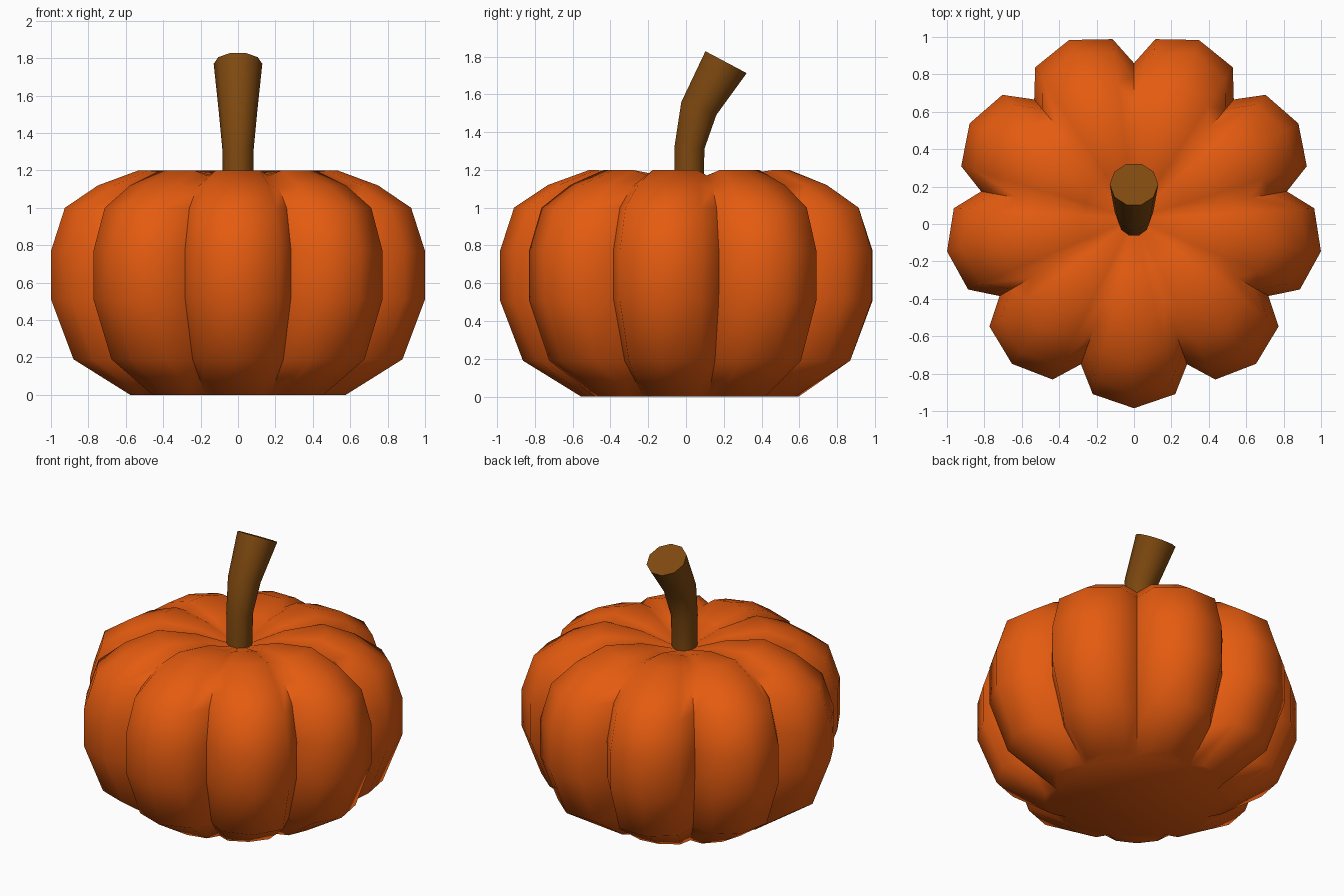
import bpy
import bmesh
from math import sin, cos, pi, radians
from mathutils import Matrix, Vector

cube = bpy.data.objects.get("Cube")
if cube:
    bpy.data.objects.remove(cube)

LOBES = 9
CENTRE_Y = 0.03


def make_material(name, rgb):
    mat = bpy.data.materials.new(name)
    mat.use_nodes = True
    mat.diffuse_color = (*rgb, 1)
    mat.node_tree.nodes["Principled BSDF"].inputs["Base Color"].default_value = (*rgb, 1)
    return mat


def bridge(bm, lower, upper):
    """Join two closed rings of vertices with quads."""
    n = len(lower)
    for i in range(n):
        j = (i + 1) % n
        bm.faces.new((lower[i], lower[j], upper[j], upper[i]))


def finish(bm, name, mat, smooth_angle):
    bmesh.ops.recalc_face_normals(bm, faces=bm.faces)
    mesh = bpy.data.meshes.new(name)
    bm.to_mesh(mesh)
    bm.free()
    mesh.materials.append(mat)
    obj = bpy.data.objects.new(name, mesh)
    bpy.context.collection.objects.link(obj)
    bpy.ops.object.select_all(action="DESELECT")
    obj.select_set(True)
    bpy.context.view_layer.objects.active = obj
    bpy.ops.object.shade_smooth_by_angle(angle=radians(smooth_angle))
    return obj


def build_body(mat):
    # Per ring: height, crest radius, shoulder radius, valley radius, valley drop
    profile = [
        (0.00, 0.585, 0.57, 0.51, 0.0),
        (0.19, 0.893, 0.845, 0.71, 0.0),
        (0.51, 1.015, 0.965, 0.825, 0.0),
        (0.77, 1.015, 0.965, 0.83, 0.0),
        (1.00, 0.94, 0.89, 0.76, 0.0),
        (1.12, 0.76, 0.72, 0.635, 0.01),
        (1.20, 0.54, 0.52, 0.47, 0.03),
        (1.17, 0.28, 0.275, 0.26, 0.02),
    ]
    bm = bmesh.new()
    rings = []
    for z, crest, shoulder, valley, drop in profile:
        ring = []
        for k in range(LOBES):
            lobe = ((0, crest, 0), (13.2, shoulder, 0),
                    (20, valley, drop), (26.8, shoulder, 0))
            for offset, r, dz in lobe:
                a = radians(offset) + 2 * pi * k / LOBES - pi / 2
                ring.append(bm.verts.new((r * cos(a), CENTRE_Y + r * sin(a), z - dz)))
        rings.append(ring)
    for lower, upper in zip(rings, rings[1:]):
        bridge(bm, lower, upper)
    # Flat underside and sunken crown
    bm.faces.new(rings[0])
    hub = bm.verts.new((0, CENTRE_Y, 1.08))
    top = rings[-1]
    for i, v in enumerate(top):
        bm.faces.new((v, top[(i + 1) % len(top)], hub))
    return finish(bm, "pumpkin_body", mat, 62)


def build_stem(mat):
    # Per ring: y, z, radius, backward lean in degrees
    path = [(0.015, 1.06, 0.08, 0), (0.018, 1.315, 0.084, -2),
            (0.068, 1.525, 0.104, -20), (0.212, 1.77, 0.13, -28)]
    bm = bmesh.new()
    rings = []
    for y, z, r, lean in path:
        place = Matrix.Translation((0, y, z)) @ Matrix.Rotation(radians(lean), 4, "X")
        rings.append([bm.verts.new(place @ Vector((r * cos(i * pi / 5), r * sin(i * pi / 5), 0)))
                      for i in range(10)])
    for lower, upper in zip(rings, rings[1:]):
        bridge(bm, lower, upper)
    bm.faces.new(rings[0])
    bm.faces.new(rings[-1])
    return finish(bm, "stem", mat, 50)


build_body(make_material("pumpkin orange", (0.78, 0.105, 0.005)))
build_stem(make_material("stem brown", (0.21, 0.066, 0.005)))
